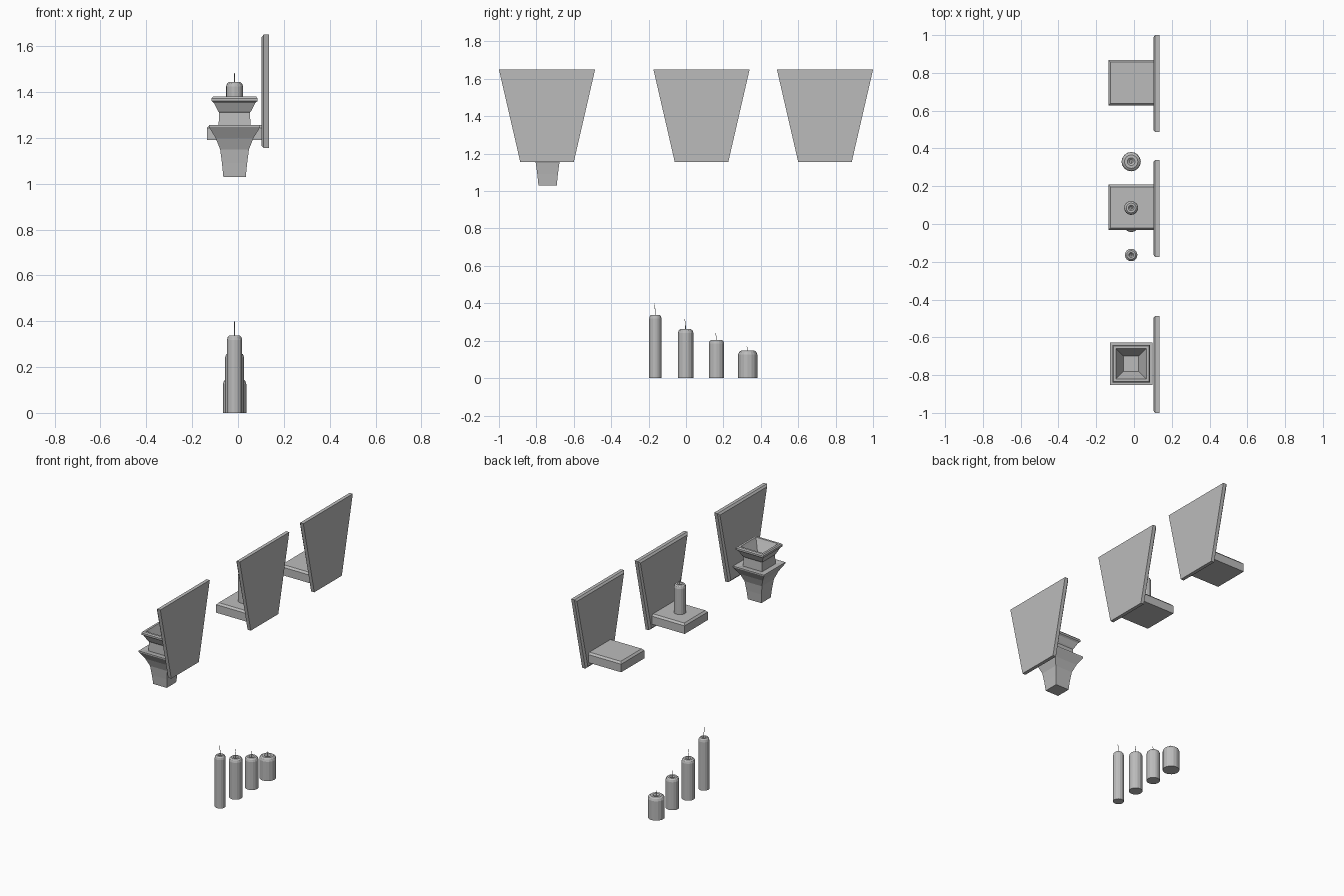
import bpy, bmesh, math
from mathutils import Vector

if "Cube" in bpy.data.objects:
    bpy.data.objects.remove(bpy.data.objects["Cube"])

stone = bpy.data.materials.new("plain_grey")
stone.use_nodes = True
GREY = (0.5, 0.5, 0.5, 1)
stone.diffuse_color = GREY
stone.node_tree.nodes["Principled BSDF"].inputs["Base Color"].default_value = GREY

CX = -0.015  # shared centre line of candles and pedestal


def finish(name, bm, loc=(0, 0, 0)):
    bmesh.ops.recalc_face_normals(bm, faces=bm.faces)
    mesh = bpy.data.meshes.new(name)
    bm.to_mesh(mesh)
    bm.free()
    mesh.materials.append(stone)
    ob = bpy.data.objects.new(name, mesh)
    ob.location = loc
    bpy.context.collection.objects.link(ob)
    return ob


def loft(bm, rings):
    """Skin a list of vertex-coordinate rings and cap both ends."""
    loops = [[bm.verts.new(p) for p in ring] for ring in rings]
    n = len(loops[0])
    for a, b in zip(loops, loops[1:]):
        for i in range(n):
            j = (i + 1) % n
            bm.faces.new((a[i], a[j], b[j], b[i]))
    bm.faces.new(loops[0])
    bm.faces.new(loops[-1])


def lathe(name, profile, sides, loc, turn=0.0, scale=1.0):
    """Stack regular polygons along z from (radius, height) pairs."""
    bm = bmesh.new()
    angles = [math.tau * i / sides + turn for i in range(sides)]
    loft(bm, [[(r * scale * math.cos(a), r * scale * math.sin(a), z) for a in angles]
              for r, z in profile])
    return finish(name, bm, loc)


def back_board(name, y):
    """Tapered board, chamfered around the face towards the shelf."""
    def ring(x, inset):
        top, low = 1.65 - inset, 1.155 + inset
        return [(x, y - 0.143 + inset, low), (x, y + 0.143 - inset, low),
                (x, y + 0.257 - inset, top), (x, y - 0.257 + inset, top)]
    bm = bmesh.new()
    loft(bm, [ring(0.135, 0), ring(0.112, 0), ring(0.102, 0.012)])
    finish(name, bm)


def shelf(name, y):
    """Square slab with a chamfered upper rim."""
    def ring(z, inset):
        x0, h = -0.136 + inset, 0.12 - inset
        return [(x0, y - h, z), (0.106, y - h, z), (0.106, y + h, z), (x0, y + h, z)]
    bm = bmesh.new()
    loft(bm, [ring(1.19, 0), ring(1.243, 0), ring(1.255, 0.011)])
    finish(name, bm)


def candle(name, y, base, radius, height, wick):
    """Faceted candle with a rounded shoulder, a melted dip and a bent wick."""
    top = base + height
    lathe(name, [(radius, base), (radius, top - 0.02), (radius * 0.9, top - 0.007),
                 (radius * 0.7, top), (radius * 0.4, top), (radius * 0.2, top - 0.008)],
          16, (CX, y, 0))
    bm = bmesh.new()
    rings = []
    for t, lean in ((0, 0), (0.5, -0.001), (0.8, -0.003), (1, -0.006)):
        z = top - 0.01 + (wick + 0.01) * t
        r = 0.0022 * (1 - 0.4 * t)
        rings.append([(r * math.cos(k * math.tau / 6), lean + r * math.sin(k * math.tau / 6), z)
                      for k in range(6)])
    loft(bm, rings)
    finish(name + "_wick", bm, (CX, y, 0))


# Three wall boards, two with shelves
for i, y in enumerate((-0.743, 0.083, 0.743)):
    back_board(f"back_board_{i + 1}", y)
shelf("middle_shelf", 0.088)
shelf("rear_shelf", 0.748)

# Square flared pedestal with a hollow funnel top
pedestal = [(0.049, 1.03), (0.055, 1.09), (0.063, 1.15), (0.083, 1.2),
            (0.112, 1.247), (0.112, 1.255), (0.098, 1.255), (0.07, 1.25),
            (0.067, 1.31), (0.073, 1.318), (0.09, 1.352), (0.1, 1.36),
            (0.1, 1.372), (0.094, 1.38), (0.08, 1.38), (0.073, 1.365), (0.04, 1.3)]
lathe("pedestal", pedestal, 4, (CX, -0.74, 0), math.pi / 4, math.sqrt(2))

# Candle on the shelf, then the row on the ground
candle("shelf_candle", 0.085, 1.255, 0.037, 0.188, 0.04)
for i, (y, r, h, w) in enumerate(((-0.164, 0.033, 0.338, 0.062), (-0.002, 0.041, 0.262, 0.055),
                                  (0.163, 0.041, 0.204, 0.036), (0.33, 0.051, 0.147, 0.026))):
    candle(f"ground_candle_{i + 1}", y, 0, r, h, w)
